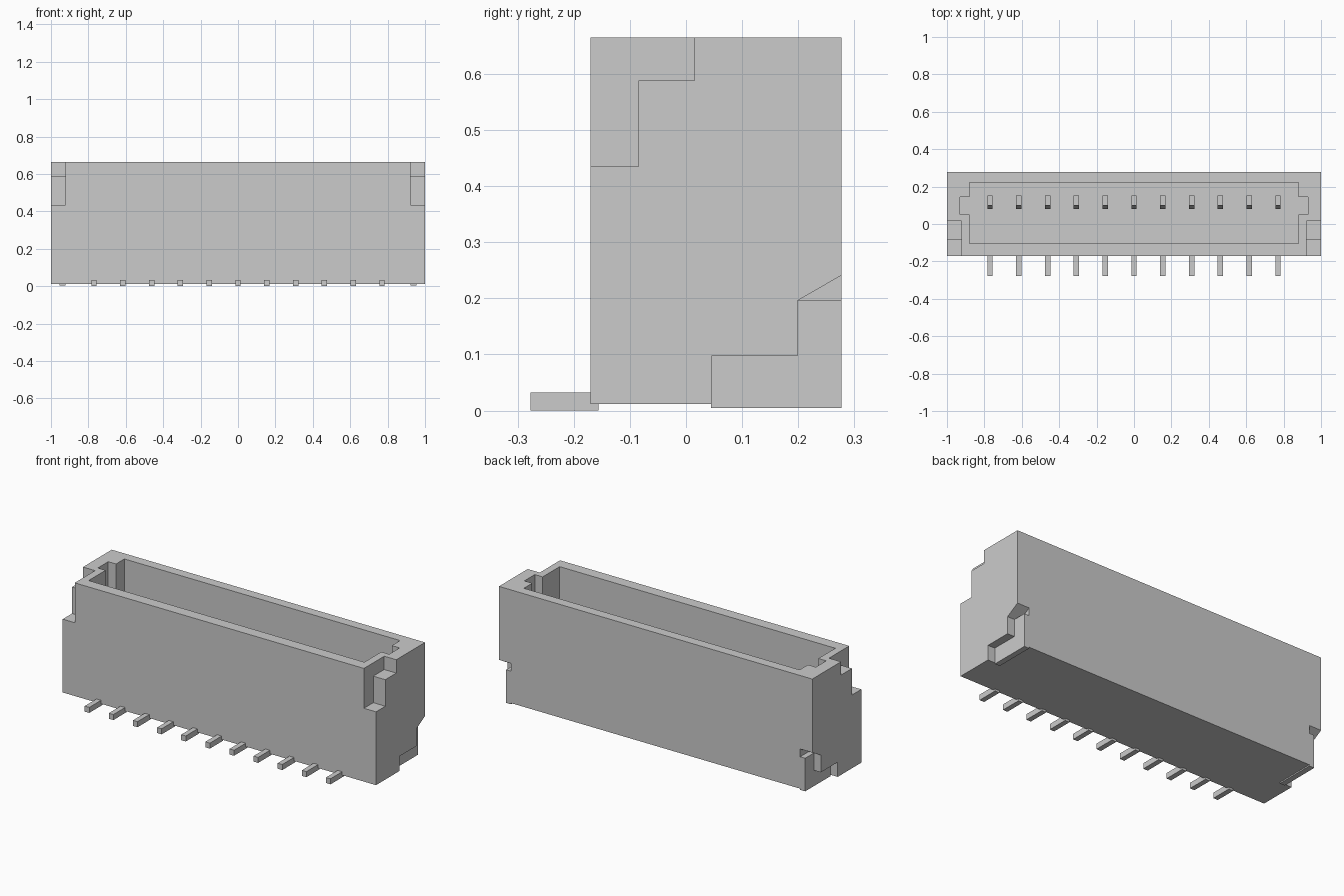
import bpy
import bmesh
from mathutils import Vector

default = bpy.data.objects.get("Cube")
if default:
    bpy.data.objects.remove(default, do_unlink=True)

grey = bpy.data.materials.new("plain grey")
grey.use_nodes = True
colour = (0.6, 0.6, 0.6, 1)
grey.diffuse_color = colour
grey.node_tree.nodes["Principled BSDF"].inputs["Base Color"].default_value = colour


def prism(name, profile, low, high, axis="x"):
    """Extrude a (y, z) profile along x, or an (x, y) profile along z."""
    bm = bmesh.new()
    if axis == "x":
        points = [(low, a, b) for a, b in profile]
        move = Vector((high - low, 0, 0))
    else:
        points = [(a, b, low) for a, b in profile]
        move = Vector((0, 0, high - low))
    face = bm.faces.new([bm.verts.new(p) for p in points])
    result = bmesh.ops.extrude_face_region(bm, geom=[face])
    verts = [g for g in result["geom"] if isinstance(g, bmesh.types.BMVert)]
    bmesh.ops.translate(bm, verts=verts, vec=move)
    bmesh.ops.recalc_face_normals(bm, faces=bm.faces)
    mesh = bpy.data.meshes.new(name)
    bm.to_mesh(mesh)
    bm.free()
    mesh.materials.append(grey)
    obj = bpy.data.objects.new(name, mesh)
    bpy.context.collection.objects.link(obj)
    return obj


def cut(target, cutter):
    """Subtract the cutter, then discard it."""
    cutter.hide_render = True
    mod = target.modifiers.new("cut", "BOOLEAN")
    mod.operation = "DIFFERENCE"
    mod.solver = "EXACT"
    mod.object = cutter
    bpy.context.view_layer.objects.active = target
    bpy.ops.object.modifier_apply(modifier=mod.name)
    bpy.data.objects.remove(cutter, do_unlink=True)


def rect(a0, a1, b0, b1):
    return [(a0, b0), (a1, b0), (a1, b1), (a0, b1)]


# Housing block
FRONT, BACK, BASE, TOP = -0.17, 0.277, 0.012, 0.665
housing = prism("housing", rect(FRONT, BACK, BASE, TOP), -1, 1)

# Open cavity with a keying slot at each end
half = [(0.88, -0.105), (0.88, 0.05), (0.93, 0.05),
        (0.93, 0.145), (0.88, 0.145), (0.88, 0.221)]
outline = half + [(-x, y) for x, y in reversed(half)]
FLOOR = 0.15
cut(housing, prism("cavity_cutter", outline, FLOOR, 0.8, "z"))

# Stepped notches at the upper front corners, tab recesses at the lower back
front_step = [(-0.3, 0.435), (-0.085, 0.435), (-0.085, 0.588),
              (0.015, 0.588), (0.015, 0.8), (-0.3, 0.8)]
back_step = [(0.045, -0.1), (0.045, 0.097), (0.199, 0.097), (0.199, 0.196),
             (BACK, 0.241), (0.4, 0.241), (0.4, -0.1)]
tab_shape = [(0.045, 0.005), (0.045, 0.097), (0.199, 0.097),
             (0.199, 0.196), (BACK, 0.196), (BACK, 0.005)]
for side, word in ((1, "left"), (-1, "right")):
    cut(housing, prism("front_cutter", front_step, side * 0.923, side * 1.1))
    cut(housing, prism("back_cutter", back_step, side * 0.923, side * 1.1))
    prism(word + "_solder_tab", tab_shape, side * 0.923, side * 0.955)

# Row of contacts: upright pin with a bevelled tip, and a flat lead in front
PITCH, HALF_WIDTH = 0.154, 0.0145
pin_shape = [(0.08, FLOOR - 0.02), (0.08, 0.4), (0.1, 0.47),
             (0.152, 0.47), (0.152, FLOOR - 0.02)]
for i in range(11):
    x = (i - 5) * PITCH
    prism(f"pin_{i + 1}", pin_shape, x - HALF_WIDTH, x + HALF_WIDTH)
    prism(f"lead_{i + 1}", rect(-0.277, -0.156, 0, 0.032),
          x - HALF_WIDTH, x + HALF_WIDTH)
